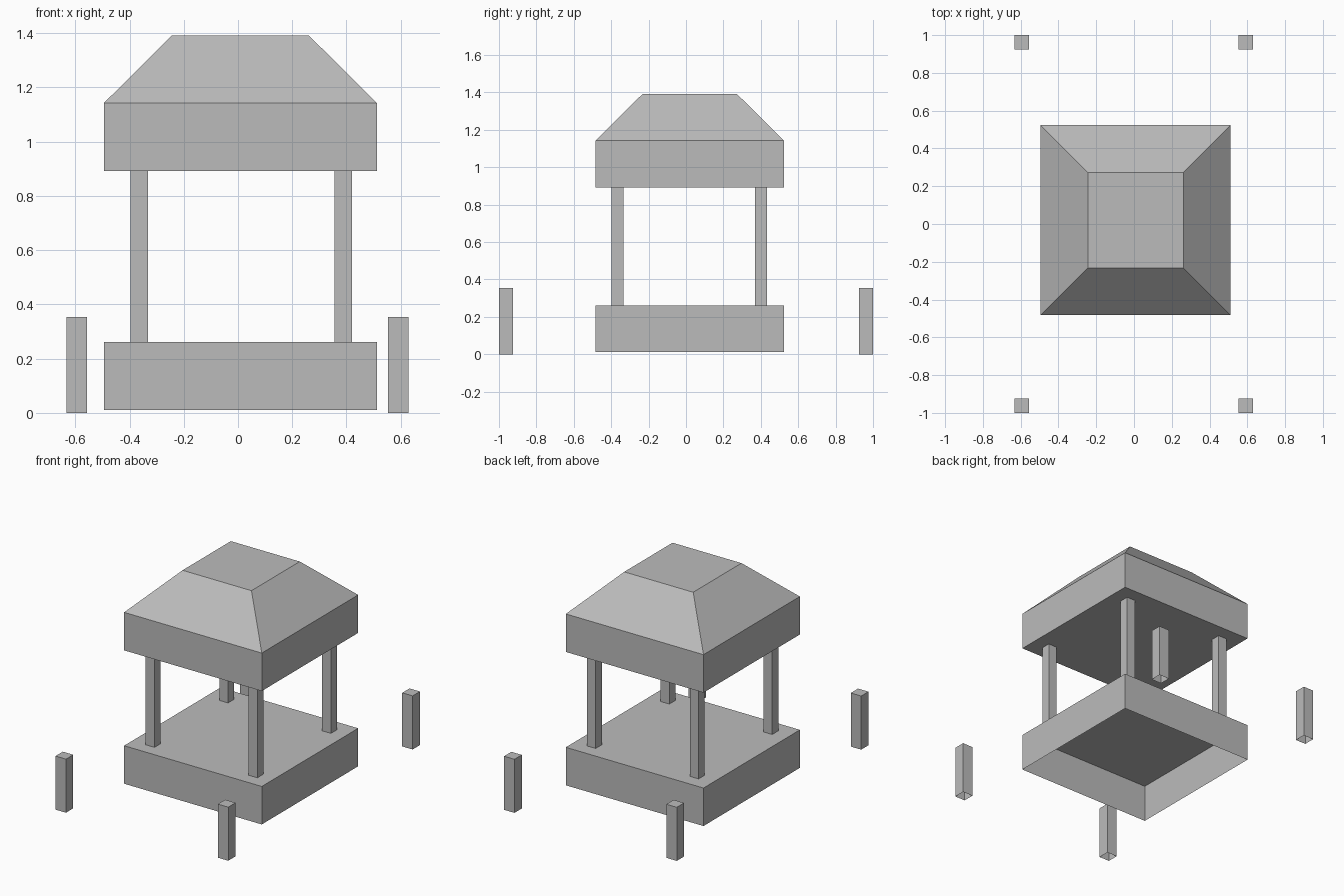
import bpy
import bmesh

cube = bpy.data.objects.get("Cube")
if cube:
    bpy.data.objects.remove(cube, do_unlink=True)

stone = bpy.data.materials.new("plain_grey")
stone.use_nodes = True
GREY = (0.5, 0.5, 0.5, 1)
stone.diffuse_color = GREY
stone.node_tree.nodes["Principled BSDF"].inputs["Base Color"].default_value = GREY


def stack(name, center, levels, open_bottom=True, open_top=False):
    """Join square rings, given as (z, half width), into one flat-faced shell."""
    cx, cy = center
    bm = bmesh.new()
    rings = [[bm.verts.new((cx + sx * h, cy + sy * h, z))
              for sx, sy in ((-1, -1), (1, -1), (1, 1), (-1, 1))]
             for z, h in levels]
    for low, high in zip(rings, rings[1:]):
        for i in range(4):
            j = (i + 1) % 4
            bm.faces.new((low[i], low[j], high[j], high[i]))
    if not open_top:
        bm.faces.new(rings[-1])
    if not open_bottom:
        bm.faces.new(rings[0][::-1])
    mesh = bpy.data.meshes.new(name)
    bm.to_mesh(mesh)
    bm.free()
    mesh.materials.append(stone)
    obj = bpy.data.objects.new(name, mesh)
    bpy.context.collection.objects.link(obj)
    return obj


# Base, hollow underneath, and closed hipped roof
MIDDLE = (0.009, 0.02)
stack("base", MIDDLE, [(0.011, 0.503), (0.262, 0.503)])
stack("roof", MIDDLE, [(0.892, 0.503), (1.143, 0.503), (1.392, 0.252)], open_bottom=False)

# Roof pillars and free-standing corner posts
for side, sx in (("right", -1), ("left", 1)):
    for end, sy in (("front", -1), ("back", 1)):
        stack(f"{end}_{side}_pillar", (0.012 + sx * 0.376, 0.018 + sy * 0.384),
              [(0.262, 0.032), (0.892, 0.032)], open_top=True)
        stack(f"{end}_{side}_post", (-0.002 + sx * 0.593, sy * 0.962),
              [(0, 0.038), (0.354, 0.038)])
